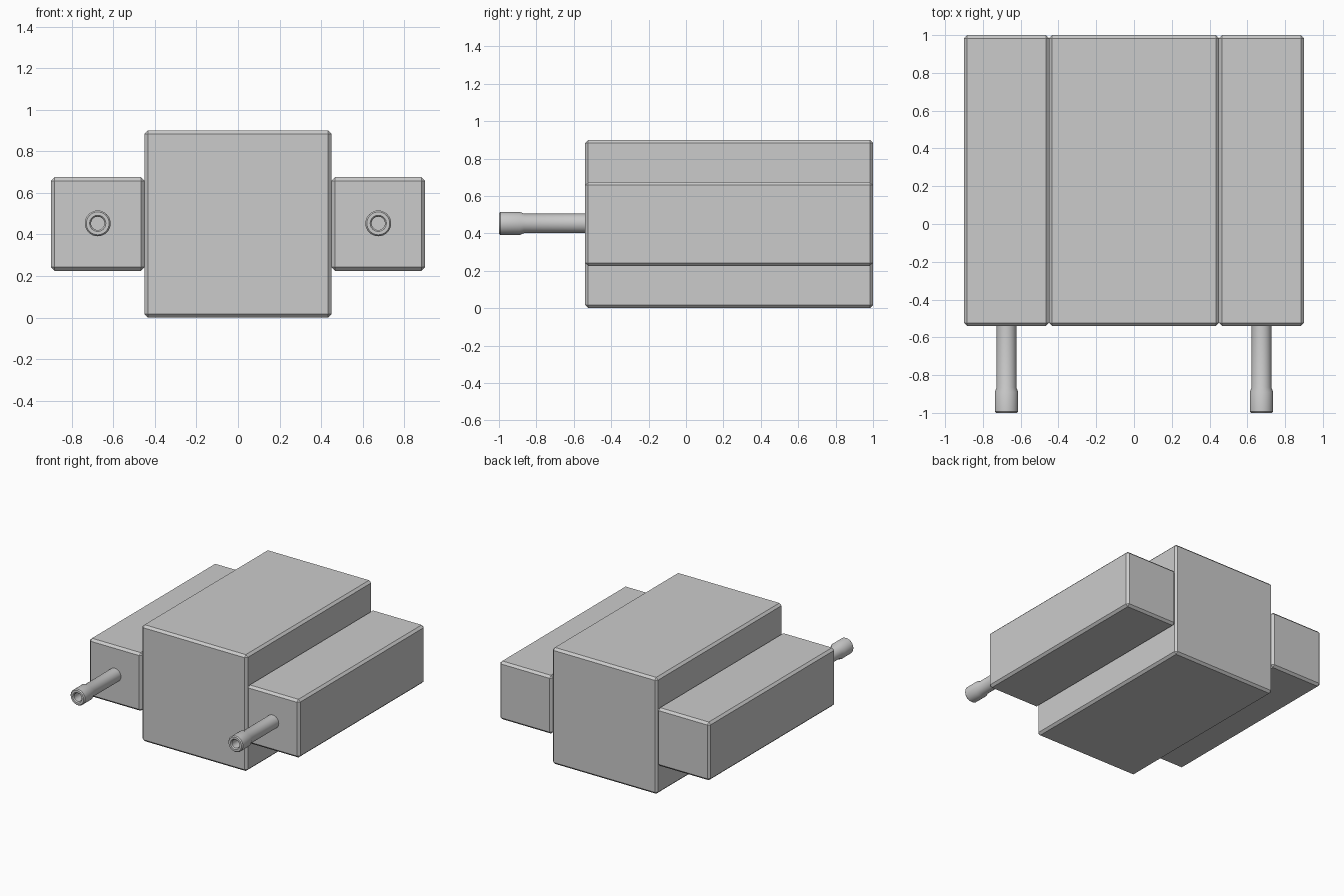
import bpy, bmesh, math
from mathutils import Vector, Matrix

if "Cube" in bpy.data.objects:
    bpy.data.objects.remove(bpy.data.objects["Cube"])


def box(name, lo, hi, bevel=0.017):
    lo, hi = Vector(lo), Vector(hi)
    bm = bmesh.new()
    bmesh.ops.create_cube(bm, size=1)
    bmesh.ops.scale(bm, vec=hi - lo, verts=bm.verts)
    bmesh.ops.translate(bm, vec=(lo + hi) / 2, verts=bm.verts)
    bmesh.ops.bevel(bm, geom=bm.edges[:], offset=bevel, segments=1,
                    affect='EDGES', profile=0.5)
    return finish(bm, name)


def lathe_y(name, profile, x, z, sides=32):
    # revolve (radius, y) points around an axis parallel to y
    bm = bmesh.new()
    rings = []
    for r, y in profile:
        rings.append([bm.verts.new((x + r * math.cos(2 * math.pi * i / sides), y,
                                    z + r * math.sin(2 * math.pi * i / sides)))
                      for i in range(sides)])
    for a, b in zip(rings, rings[1:]):
        for i in range(sides):
            j = (i + 1) % sides
            bm.faces.new((a[i], a[j], b[j], b[i]))
    bm.faces.new(rings[0])
    bm.faces.new(rings[-1])
    ob = finish(bm, name)
    bpy.context.view_layer.objects.active = ob
    ob.select_set(True)
    bpy.ops.object.shade_smooth_by_angle(angle=math.radians(30))
    ob.select_set(False)
    return ob


def finish(bm, name):
    bmesh.ops.recalc_face_normals(bm, faces=bm.faces)
    me = bpy.data.meshes.new(name)
    bm.to_mesh(me)
    bm.free()
    ob = bpy.data.objects.new(name, me)
    bpy.context.collection.objects.link(ob)
    return ob


# central body
box("main_body", (-0.45, -0.54, 0), (0.45, 1, 0.9))

# barrel outline: rear, shaft, flared muzzle, rim, recessed bore
barrel_profile = [(0.052, -0.52), (0.052, -0.865), (0.062, -0.89), (0.062, -0.992),
                  (0.055, -1.0), (0.039, -1.0), (0.032, -0.992), (0.032, -0.9)]

# side pods with their barrels
for side, s in (("left", -1), ("right", 1)):
    x0, x1 = sorted((s * 0.45, s * 0.9))
    box(side + "_pod", (x0, -0.54, 0.225), (x1, 1, 0.675))
    lathe_y(side + "_barrel", barrel_profile, s * 0.675, 0.453)
